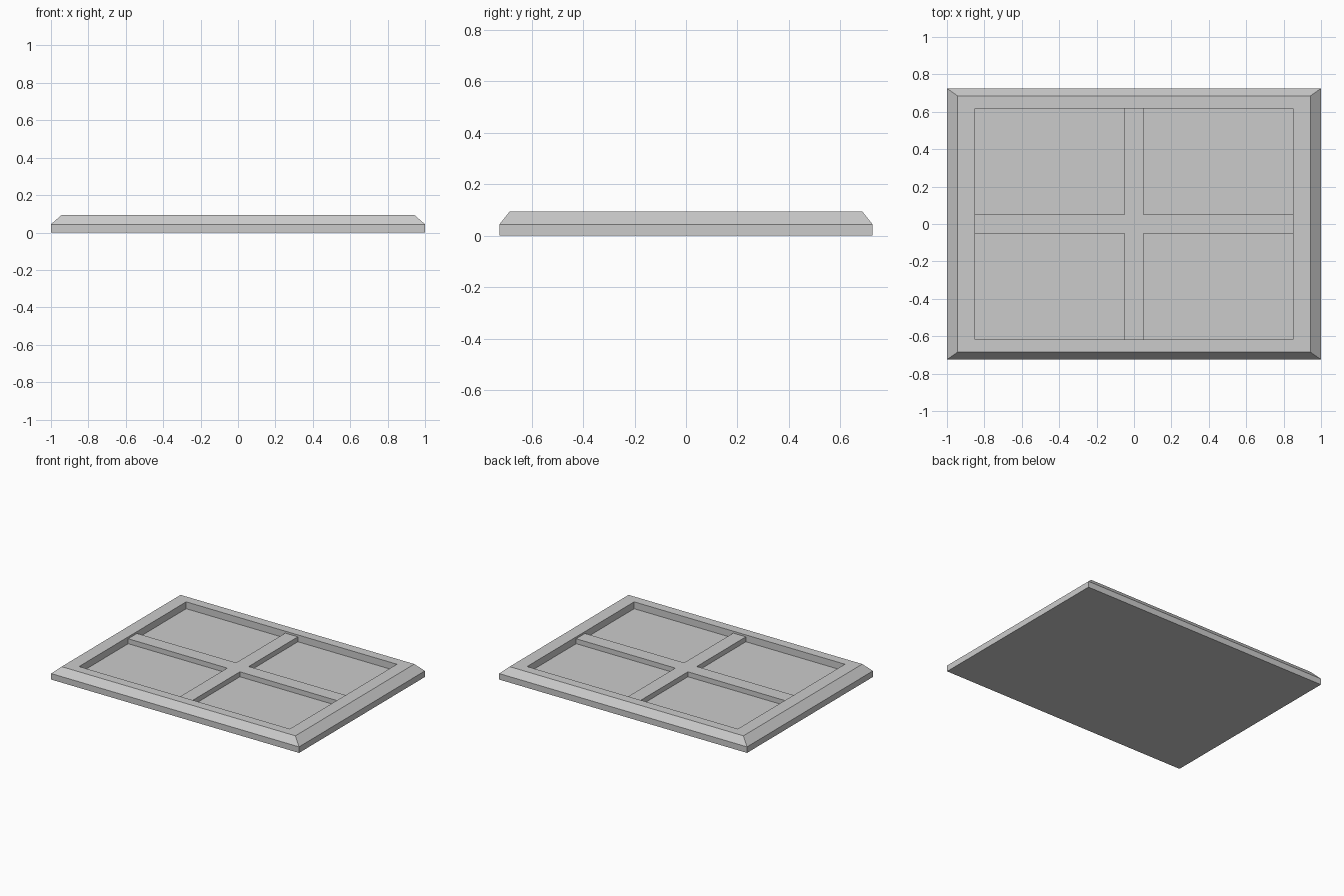
import bpy
import bmesh

cube = bpy.data.objects.get("Cube")
if cube:
    bpy.data.objects.remove(cube, do_unlink=True)

grey = bpy.data.materials.new("plain_grey")
grey.use_nodes = True
colour = (0.6, 0.6, 0.6, 1.0)
grey.diffuse_color = colour
grey.node_tree.nodes["Principled BSDF"].inputs["Base Color"].default_value = colour

FLOOR = 0.044            # height of the recessed panes and the outer lip
OPEN_X, OPEN_Y = 0.85, 0.617
BAR = 0.051              # half width of the glazing bars


def add_object(name, bm):
    bmesh.ops.recalc_face_normals(bm, faces=bm.faces)
    mesh = bpy.data.meshes.new(name)
    bm.to_mesh(mesh)
    bm.free()
    mesh.materials.append(grey)
    obj = bpy.data.objects.new(name, mesh)
    bpy.context.collection.objects.link(obj)
    return obj


def rectangle(bm, hx, hy, z):
    corners = ((-1, -1), (1, -1), (1, 1), (-1, 1))
    return [bm.verts.new((sx * hx, sy * hy, z)) for sx, sy in corners]


# Frame: back plate, outer lip, chamfer, flat rim and recessed panes
bm = bmesh.new()
sections = [
    (1.0, 0.725, 0.0),
    (1.0, 0.725, FLOOR),
    (0.943, 0.685, 0.094),
    (OPEN_X, OPEN_Y, 0.094),
    (OPEN_X, OPEN_Y, FLOOR),
]
rings = [rectangle(bm, *section) for section in sections]
for low, high in zip(rings, rings[1:]):
    for i in range(4):
        j = (i + 1) % 4
        bm.faces.new((low[i], low[j], high[j], high[i]))
bm.faces.new(rings[0])
bm.faces.new(rings[-1])
add_object("window_frame", bm)

# Cross of glazing bars, slightly lower than the rim
bm = bmesh.new()
outline = []
for sx, sy in ((1, 1), (-1, 1), (-1, -1), (1, -1)):
    corner = [(OPEN_X, BAR), (BAR, BAR), (BAR, OPEN_Y)]
    if sx * sy < 0:
        corner.reverse()
    outline += [bm.verts.new((sx * x, sy * y, FLOOR)) for x, y in corner]
cross = bm.faces.new(outline)
result = bmesh.ops.extrude_face_region(bm, geom=[cross])
top = [g for g in result["geom"] if isinstance(g, bmesh.types.BMVert)]
bmesh.ops.translate(bm, verts=top, vec=(0, 0, 0.08 - FLOOR))
add_object("glazing_bars", bm)
